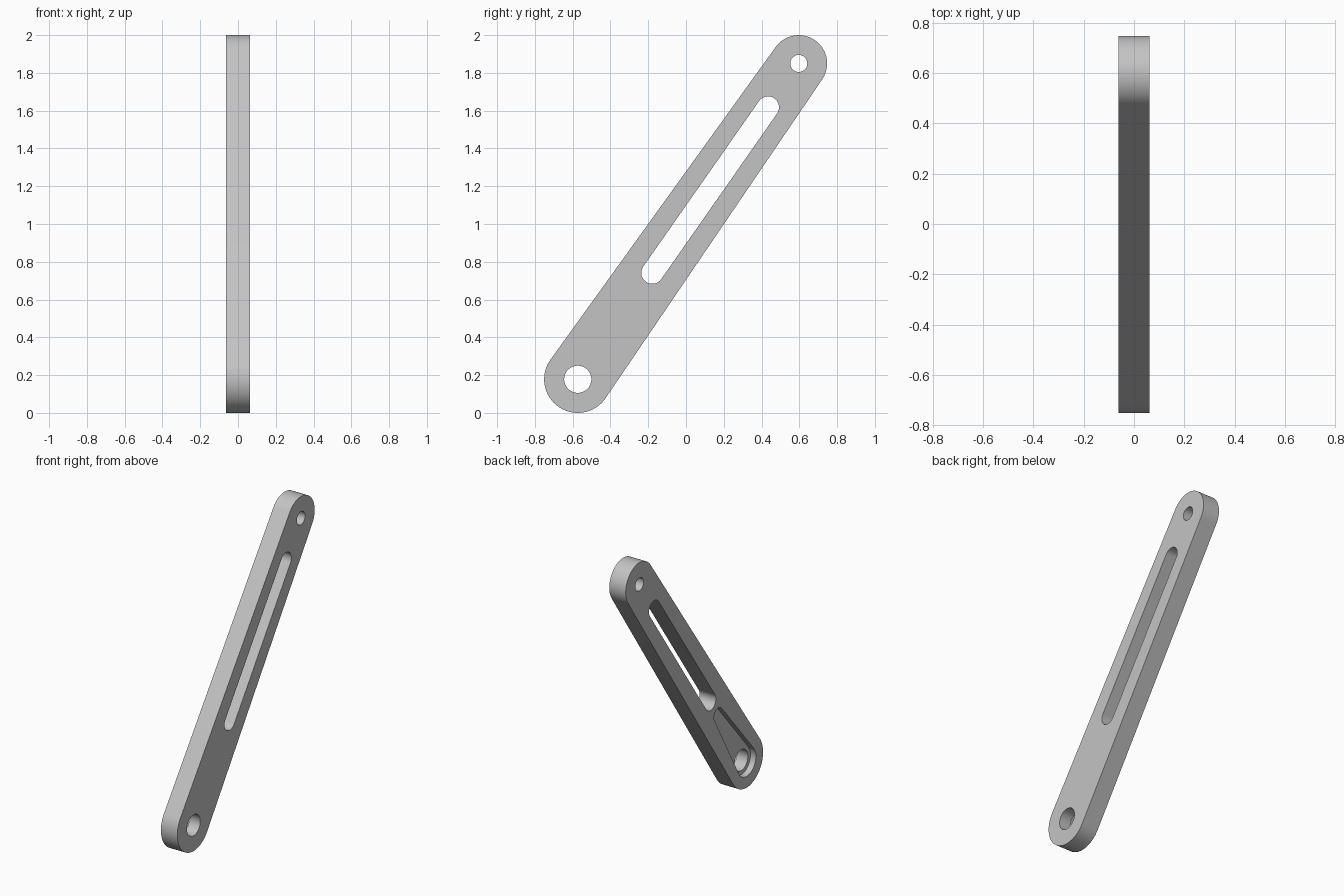
import bpy, bmesh, math
from mathutils import Vector

cube = bpy.data.objects.get("Cube")
if cube:
    bpy.data.objects.remove(cube, do_unlink=True)

# Bar geometry in the y-z plane
LOW = Vector((-0.573, 0.178))
HIGH = Vector((0.597, 1.85))
AXIS = (HIGH - LOW).normalized()
HALF = 0.0625

grey = bpy.data.materials.new("grey_metal")
grey.use_nodes = True
colour = (0.55, 0.55, 0.55, 1)
grey.diffuse_color = colour
grey.node_tree.nodes["Principled BSDF"].inputs["Base Color"].default_value = colour


def along(t):
    return LOW + AXIS * t


def tapered_outline(c0, r0, c1, r1, steps=32):
    """Two arcs joined by their common tangent lines."""
    d = c1 - c0
    base = math.atan2(d.y, d.x)
    tangent = math.acos((r0 - r1) / d.length)
    points = []
    for centre, radius, start, end in (
            (c1, r1, -tangent, tangent),
            (c0, r0, tangent, 2 * math.pi - tangent)):
        for i in range(steps + 1):
            a = base + start + (end - start) * i / steps
            points.append(centre + Vector((math.cos(a), math.sin(a))) * radius)
    return points


def circle_outline(c, r, steps=48):
    turn = 2 * math.pi / steps
    return [c + Vector((math.cos(i * turn), math.sin(i * turn))) * r
            for i in range(steps)]


def prism(name, outline, x0, x1):
    bm = bmesh.new()
    face = bm.faces.new([bm.verts.new((x0, p.x, p.y)) for p in outline])
    extruded = bmesh.ops.extrude_face_region(bm, geom=[face])["geom"]
    verts = [v for v in extruded if isinstance(v, bmesh.types.BMVert)]
    bmesh.ops.translate(bm, verts=verts, vec=(x1 - x0, 0, 0))
    bmesh.ops.recalc_face_normals(bm, faces=bm.faces)
    mesh = bpy.data.meshes.new(name)
    bm.to_mesh(mesh)
    bm.free()
    mesh.materials.append(grey)
    obj = bpy.data.objects.new(name, mesh)
    bpy.context.collection.objects.link(obj)
    return obj


# Tapered arm with rounded ends
arm = prism("link_arm", tapered_outline(LOW, 0.178, HIGH, 0.15), -HALF, HALF)

# Pivot holes, long slot, and the shallow pocket on the right side
cutters = [
    prism("pocket_cutter", tapered_outline(LOW, 0.1, along(0.54), 0.048),
          -HALF - 0.1, -HALF + 0.042),
    prism("slot_cutter", tapered_outline(along(0.688), 0.058, along(1.757), 0.058),
          -0.2, 0.2),
    prism("large_hole_cutter", circle_outline(LOW, 0.072), -0.2, 0.2),
    prism("small_hole_cutter", circle_outline(HIGH, 0.045), -0.2, 0.2),
]

bpy.ops.object.select_all(action='DESELECT')
bpy.context.view_layer.objects.active = arm
arm.select_set(True)
for cutter in cutters:
    cutter.hide_render = True
    mod = arm.modifiers.new(cutter.name, 'BOOLEAN')
    mod.operation = 'DIFFERENCE'
    mod.solver = 'EXACT'
    mod.object = cutter
    bpy.ops.object.modifier_apply(modifier=mod.name)
    bpy.data.objects.remove(cutter, do_unlink=True)

bpy.ops.object.shade_smooth_by_angle(angle=math.radians(30))
